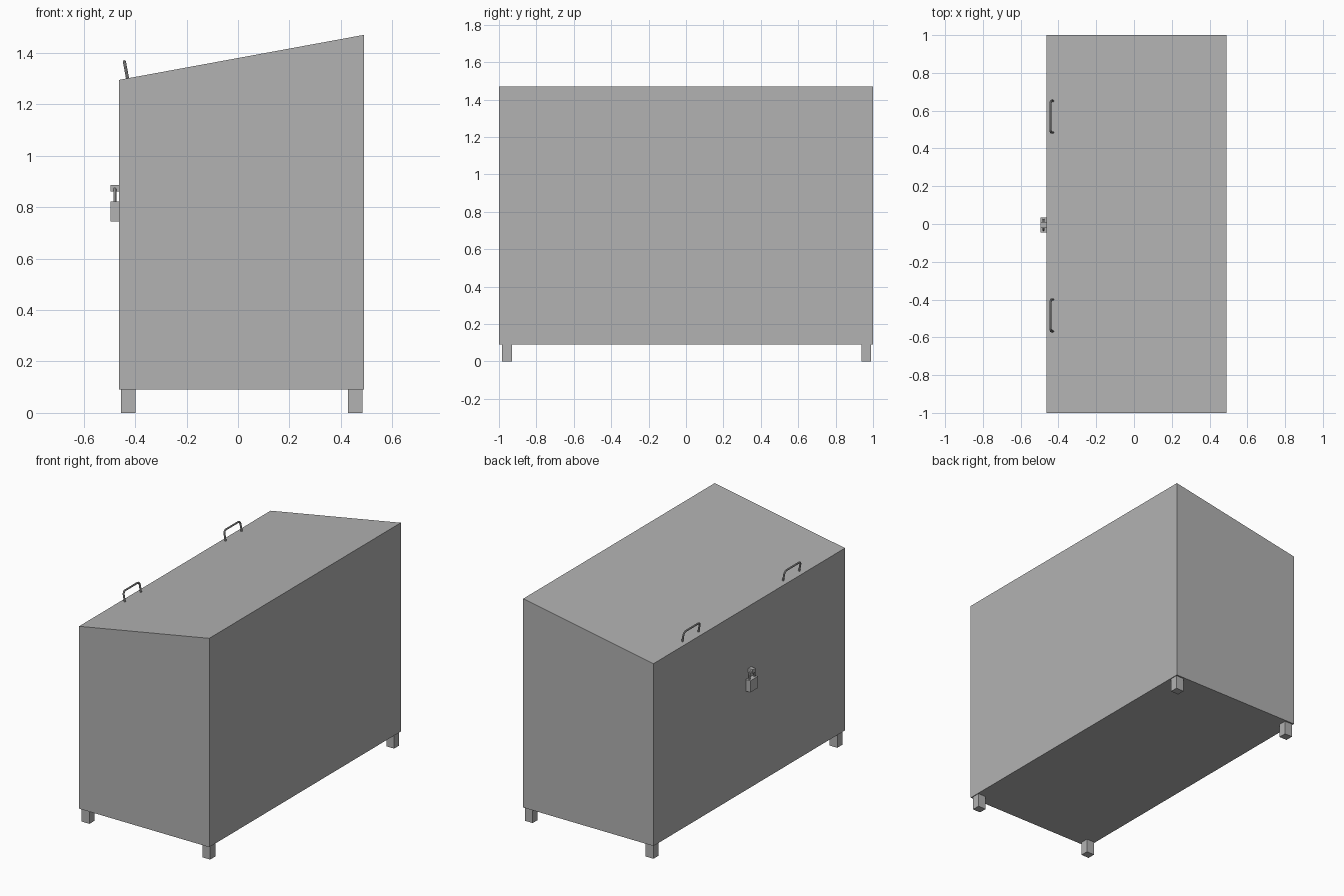
import bpy, bmesh, math
from mathutils import Vector

cube = bpy.data.objects.get("Cube")
if cube:
    bpy.data.objects.remove(cube, do_unlink=True)

grey = bpy.data.materials.new("plain_grey")
grey.use_nodes = True
colour = (0.448, 0.448, 0.448, 1)
grey.diffuse_color = colour
grey.node_tree.nodes["Principled BSDF"].inputs["Base Color"].default_value = colour


def add_object(name, data):
    obj = bpy.data.objects.new(name, data)
    bpy.context.collection.objects.link(obj)
    data.materials.append(grey)
    return obj


def prism(name, profile, y0, y1):
    """Extrude an x-z outline along y."""
    bm = bmesh.new()
    face = bm.faces.new([bm.verts.new((x, y0, z)) for x, z in profile])
    out = bmesh.ops.extrude_face_region(bm, geom=[face])["geom"]
    moved = [v for v in out if isinstance(v, bmesh.types.BMVert)]
    bmesh.ops.translate(bm, verts=moved, vec=(0, y1 - y0, 0))
    bmesh.ops.recalc_face_normals(bm, faces=bm.faces)
    mesh = bpy.data.meshes.new(name)
    bm.to_mesh(mesh)
    bm.free()
    return add_object(name, mesh)


def box(name, x0, x1, y0, y1, z0, z1):
    return prism(name, [(x0, z0), (x1, z0), (x1, z1), (x0, z1)], y0, y1)


def bent_rod(name, base, up, half, height, bend, radius):
    """U-shaped round rod spanning y, with two rounded corners."""
    flat = [(-half, 0)]
    for side in (-1, 1):
        for i in range(5):
            a = math.pi / 2 * (i / 4 if side < 0 else 1 - i / 4)
            flat.append((side * (half - bend + bend * math.cos(a)),
                         height - bend + bend * math.sin(a)))
    flat.append((half, 0))
    curve = bpy.data.curves.new(name, "CURVE")
    curve.dimensions = "3D"
    curve.bevel_depth = radius
    curve.bevel_resolution = 2
    curve.use_fill_caps = True
    spline = curve.splines.new("POLY")
    spline.points.add(len(flat) - 1)
    for point, (y, h) in zip(spline.points, flat):
        point.co = (*(Vector(base) + Vector((0, y, 0)) + Vector(up) * h), 1)
    obj = add_object(name, curve)
    bpy.ops.object.select_all(action="DESELECT")
    obj.select_set(True)
    bpy.context.view_layer.objects.active = obj
    bpy.ops.object.convert(target="MESH")
    bpy.ops.object.shade_smooth_by_angle()


# Storage bin with sloping lid
prism("bin_body", [(-0.462, 0.09), (0.49, 0.09), (0.49, 1.47), (-0.462, 1.295)], -1, 1)

# Feet
for side, x in (("right", -0.455), ("left", 0.428)):
    for end, y in (("front", -0.983), ("back", 0.937)):
        box(f"{end}_{side}_foot", x, x + 0.057, y, y + 0.053, 0, 0.09)

# Lid handles, square to the slope
slope = math.atan2(0.175, 0.952)
normal = (-math.sin(slope), 0, math.cos(slope))
for end, y in (("front", -0.484), ("back", 0.568)):
    bent_rod(f"{end}_lid_handle", (-0.429, y, 1.297), normal, 0.084, 0.07, 0.02, 0.006)

# Padlock and hasp
box("padlock_body", -0.495, -0.462, -0.045, 0.035, 0.745, 0.822)
bent_rod("padlock_shackle", (-0.479, -0.005, 0.815), (0, 0, 1), 0.026, 0.058, 0.024, 0.006)
box("hasp", -0.495, -0.46, -0.02, 0.01, 0.86, 0.886)
